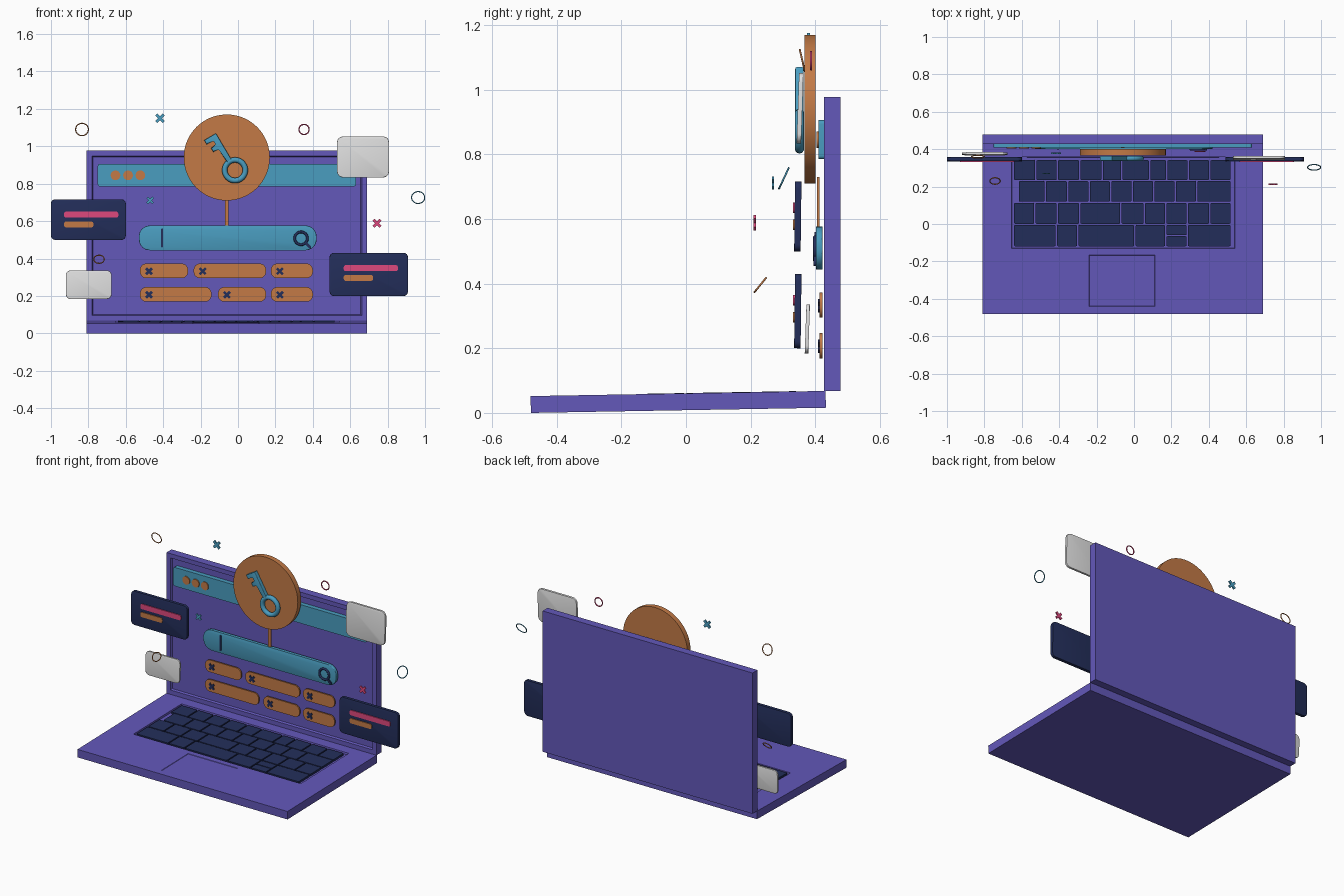
import bpy, bmesh, math
from mathutils import Matrix, Vector

if "Cube" in bpy.data.objects:
    bpy.data.objects.remove(bpy.data.objects["Cube"])


def material(name, rgb):
    m = bpy.data.materials.new(name)
    lin = [((c / 255 + 0.055) / 1.055) ** 2.4 for c in rgb]
    m.diffuse_color = (*lin, 1)
    m.use_nodes = True
    m.node_tree.nodes["Principled BSDF"].inputs["Base Color"].default_value = m.diffuse_color
    return m


PURPLE = material("purple", (99, 88, 186))
ORANGE = material("orange", (195, 122, 70))
TEAL = material("teal", (74, 157, 192))
NAVY = material("navy", (35, 46, 90))
PINK = material("pink", (222, 72, 125))
GREY = material("light_grey", (224, 224, 224))


def finish(name, bm, mat, matrix=None):
    bmesh.ops.recalc_face_normals(bm, faces=bm.faces)
    if matrix:
        bm.transform(matrix)
    me = bpy.data.meshes.new(name)
    bm.to_mesh(me)
    bm.free()
    me.materials.append(mat)
    me.shade_smooth()
    me.set_sharp_from_angle(angle=math.radians(35))
    ob = bpy.data.objects.new(name, me)
    bpy.context.collection.objects.link(ob)
    return ob


def about(center, deg, axis='X'):
    t = Matrix.Translation(center)
    return t @ Matrix.Rotation(math.radians(deg), 4, axis) @ t.inverted()


def prism(name, pts, d0, d1, mat, bevel=0, axis='Y', matrix=None):
    """Extrude an outline along y (outline in xz) or along z (outline in xy)."""
    bm = bmesh.new()
    put = (lambda p, d: (p[0], d, p[1])) if axis == 'Y' else (lambda p, d: (p[0], p[1], d))
    a = [bm.verts.new(put(p, d0)) for p in pts]
    b = [bm.verts.new(put(p, d1)) for p in pts]
    bm.faces.new(a)
    bm.faces.new(b[::-1])
    rims = []
    for i in range(len(pts)):
        j = (i + 1) % len(pts)
        bm.faces.new((a[i], b[i], b[j], a[j]))
        rims += [bm.edges.get((a[i], a[j])), bm.edges.get((b[i], b[j]))]
    if bevel:
        bmesh.ops.bevel(bm, geom=rims, offset=bevel, segments=3, profile=0.5, affect='EDGES')
    return finish(name, bm, mat, matrix)


def circle(x, z, r, n=48):
    return [(x + r * math.cos(2 * math.pi * i / n), z + r * math.sin(2 * math.pi * i / n)) for i in range(n)]


def rounded(x0, x1, z0, z1, r, n=8):
    pts = []
    for k, (cx, cz) in enumerate(((x1 - r, z1 - r), (x0 + r, z1 - r), (x0 + r, z0 + r), (x1 - r, z0 + r))):
        for i in range(n + 1):
            t = math.pi / 2 * (k + i / n)
            pts.append((cx + r * math.cos(t), cz + r * math.sin(t)))
    return pts


def plate(name, x0, x1, z0, z1, y0, y1, r, mat, bevel=0, tilt=0):
    c = ((x0 + x1) / 2, (y0 + y1) / 2, (z0 + z1) / 2)
    return prism(name, rounded(x0, x1, z0, z1, r), y0, y1, mat, bevel, matrix=about(c, tilt))


def cross(name, x, z, r, y0, y1, mat):
    w = r * 0.3
    arm = [(w, -w), (r, -w), (r, w), (w, w)]
    pts = []
    for k in range(4):
        a = math.pi / 4 + k * math.pi / 2
        for px, pz in arm[1:]:
            pts.append((x + px * math.cos(a) - pz * math.sin(a), z + px * math.sin(a) + pz * math.cos(a)))
    return prism(name, pts, y0, y1, mat)


def ring(name, x, y, z, major, minor, mat, tilt=0):
    bpy.ops.mesh.primitive_torus_add(major_radius=major, minor_radius=minor, major_segments=40,
                                     minor_segments=10, location=(x, y, z),
                                     rotation=(math.radians(90 + tilt), 0, 0))
    ob = bpy.context.object
    ob.name = name
    ob.data.materials.append(mat)
    ob.data.shade_smooth()


def box(x0, x1, y0, y1, z0, z1):
    bm = bmesh.new()
    bmesh.ops.create_cube(bm, size=1, matrix=Matrix.Translation(((x0 + x1) / 2, (y0 + y1) / 2, (z0 + z1) / 2))
                          @ Matrix.Diagonal((x1 - x0, y1 - y0, z1 - z0, 1)))
    return bm


# laptop base, slightly raised at the back, with sunken keyboard and trackpad
TILT = about((0, -0.48, 0), 1.0)
TOP = 0.052
bm = box(-0.81, 0.69, -0.48, 0.433, 0, TOP)
wells = [((-0.655, 0.54, -0.13, 0.36), 0.012), ((-0.24, 0.113, -0.44, -0.166), 0.002)]
for (x0, x1, y0, y1), _ in wells:
    for co, no in (((x0, 0, 0), (1, 0, 0)), ((x1, 0, 0), (1, 0, 0)), ((0, y0, 0), (0, 1, 0)), ((0, y1, 0), (0, 1, 0))):
        bmesh.ops.bisect_plane(bm, geom=bm.verts[:] + bm.edges[:] + bm.faces[:], plane_co=co, plane_no=no)
for (x0, x1, y0, y1), depth in wells:
    inside = []
    for f in bm.faces:
        c = f.calc_center_median()
        if c.z > TOP - 1e-4 and x0 < c.x < x1 and y0 < c.y < y1:
            inside.append(f)
    bmesh.ops.inset_region(bm, faces=inside, thickness=0.003, depth=-depth)
finish("laptop_base", bm, PURPLE, TILT)

# keyboard rows: y range and key dividers
rows = [
    (0.236, 0.342, (-0.645, -0.525, -0.41, -0.29, -0.17, -0.065, 0.083, 0.175, 0.29, 0.405, 0.52)),
    (0.12, 0.23, (-0.62, -0.475, -0.355, -0.24, -0.125, -0.01, 0.105, 0.22, 0.335, 0.52)),
    (0.002, 0.113, (-0.645, -0.53, -0.41, -0.29, -0.07, 0.055, 0.17, 0.285, 0.405, 0.52)),
    (-0.118, -0.005, (-0.645, -0.415, -0.3, 0.005, 0.17, 0.285, 0.52)),
]
for r, (y0, y1, xs) in enumerate(rows):
    for k, (x0, x1) in enumerate(zip(xs, xs[1:])):
        split = r == 3 and k == 4
        ym = (y0 + y1) / 2
        for lo, hi in (((y0, ym - 0.003), (ym + 0.003, y1)) if split else ((y0, y1),)):
            prism("key", rounded(x0 + 0.004, x1 - 0.004, lo, hi, 0.005, 2), 0.038, 0.053, NAVY,
                  axis='Z', matrix=TILT)

# screen lid with recessed display
bm = box(-0.81, 0.69, 0.427, 0.478, 0.068, 0.977)
front = [f for f in bm.faces if f.calc_center_median().y < 0.428]
bmesh.ops.inset_region(bm, faces=front, thickness=0.04, depth=0)
bmesh.ops.inset_region(bm, faces=front, thickness=0.008, depth=-0.012)
finish("screen_lid", bm, PURPLE)

# browser bar and dots
plate("browser_bar", -0.75, 0.63, 0.785, 0.906, 0.41, 0.44, 0.012, TEAL)
for x in (-0.655, -0.588, -0.522):
    prism("browser_dot", circle(x, 0.845, 0.026, 24), 0.404, 0.415, ORANGE)

# search bar with cursor and magnifier
plate("search_bar", -0.53, 0.42, 0.444, 0.576, 0.402, 0.422, 0.058, TEAL, 0.004)
plate("text_cursor", -0.411, -0.401, 0.46, 0.56, 0.397, 0.404, 0.003, NAVY)
ring("magnifier_ring", 0.337, 0.399, 0.508, 0.034, 0.007, NAVY)
prism("magnifier_handle", rounded(0.372, 0.41, 0.501, 0.515, 0.006), 0.394, 0.404, NAVY,
      matrix=about((0.337, 0.4, 0.508), 45, 'Y'))

# suggestion pills with cross icons
for z, spans in ((0.334, ((-0.524, -0.267), (-0.237, 0.15), (0.176, 0.4))),
                 (0.208, ((-0.524, -0.142), (-0.107, 0.15), (0.176, 0.4)))):
    for x0, x1 in spans:
        plate("suggestion_pill", x0, x1, z - 0.039, z + 0.039, 0.413, 0.422, 0.034, ORANGE)
        cross("pill_icon", x0 + 0.048, z - 0.002, 0.023, 0.408, 0.415, NAVY)

# round badge with stem
prism("badge_disc", circle(-0.06, 0.94, 0.23, 72), 0.367, 0.4, ORANGE, 0.01)
plate("badge_stem", -0.07, -0.05, 0.56, 0.73, 0.406, 0.413, 0.002, ORANGE)

# key: bow ring, shaft with two teeth
KX, KZ = -0.016, 0.872
ring("key_bow", KX, 0.351, KZ, 0.055, 0.0145, TEAL)
shaft = [(0.05, -0.013), (0.222, -0.013), (0.222, 0.06), (0.196, 0.06), (0.196, 0.015),
         (0.168, 0.015), (0.168, 0.05), (0.143, 0.05), (0.143, 0.015), (0.05, 0.015)]
d = Vector((-0.51, 0.86))
pts = [(KX + u * d.x - v * d.y, KZ + u * d.y + v * d.x) for u, v in shaft]
prism("key_shaft", pts, 0.338, 0.364, TEAL, 0.004)

# floating navy cards with text stripes
for x0, x1, z0, z1, sx in ((-1.0, -0.6, 0.5, 0.716, -0.93), (0.49, 0.908, 0.2, 0.43, 0.565)):
    plate("navy_card", x0, x1, z0, z1, 0.336, 0.356, 0.022, NAVY, 0.003, -0.7)
    plate("pink_stripe", sx, sx + 0.29, z1 - 0.098, z1 - 0.065, 0.331, 0.338, 0.012, PINK)
    plate("orange_stripe", sx, sx + 0.157, z1 - 0.15, z1 - 0.118, 0.331, 0.338, 0.012, ORANGE)

# floating grey cards
plate("grey_card", 0.53, 0.807, 0.834, 1.052, 0.346, 0.36, 0.03, GREY, 0.003, -2)
plate("grey_card", -0.92, -0.676, 0.184, 0.336, 0.37, 0.381, 0.024, GREY, 0.003, -2)

# floating rings and crosses
ring("orange_ring", -0.834, 0.36, 1.09, 0.034, 0.003, ORANGE, 13)
ring("pink_ring", 0.353, 0.387, 1.09, 0.027, 0.0035, PINK)
ring("teal_ring", 0.963, 0.303, 0.726, 0.035, 0.003, TEAL, -25)
ring("small_orange_ring", -0.743, 0.23, 0.396, 0.028, 0.003, ORANGE, -39)
cross("teal_cross", -0.417, 1.15, 0.028, 0.375, 0.383, TEAL)
cross("small_teal_cross", -0.47, 0.711, 0.022, 0.266, 0.273, TEAL)
cross("pink_cross", 0.743, 0.588, 0.026, 0.209, 0.216, PINK)
